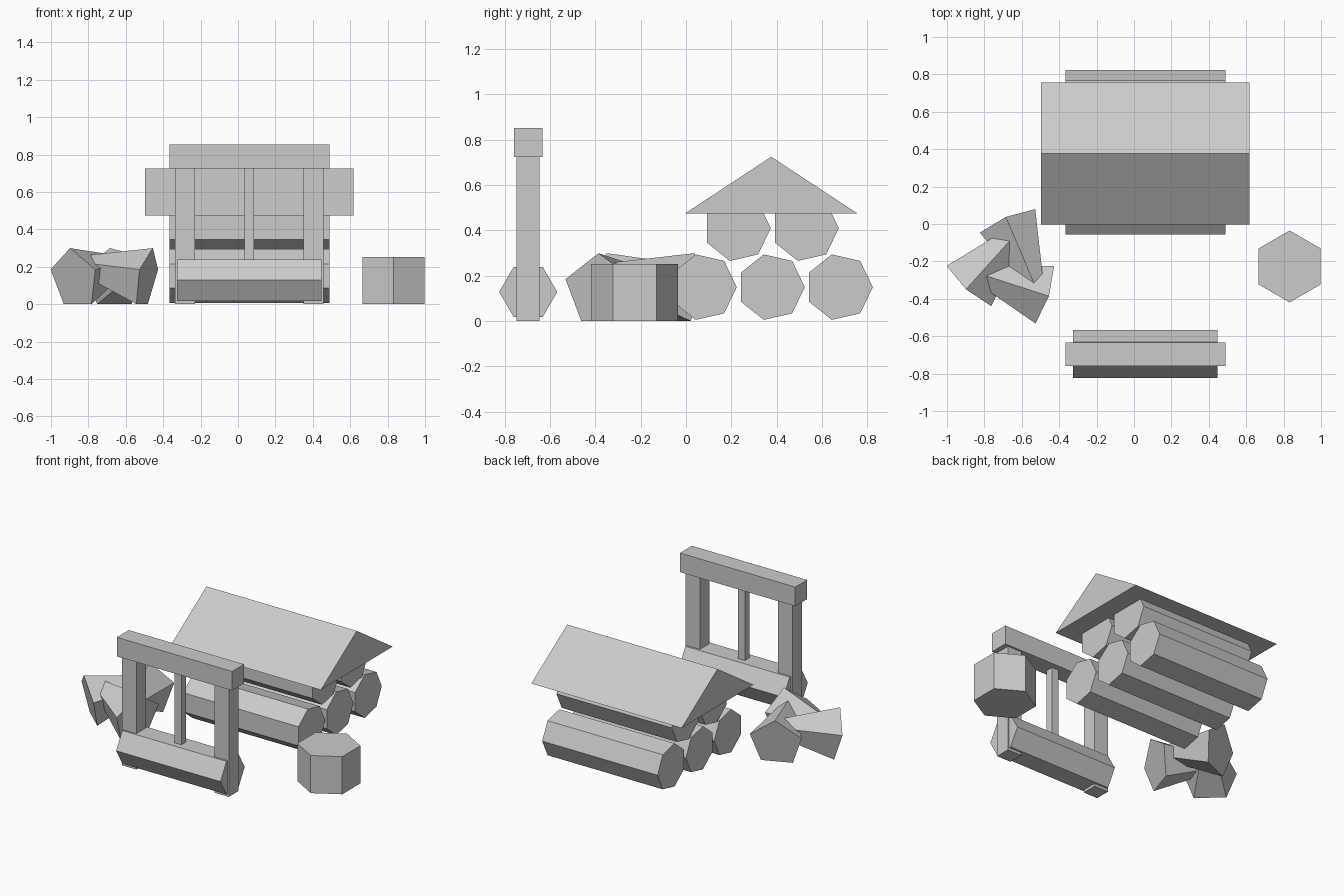
import bpy
import bmesh
from math import cos, sin, pi, radians
from mathutils import Vector

if "Cube" in bpy.data.objects:
    bpy.data.objects.remove(bpy.data.objects["Cube"])


def finish(name, bm):
    bmesh.ops.recalc_face_normals(bm, faces=bm.faces)
    me = bpy.data.meshes.new(name)
    bm.to_mesh(me)
    bm.free()
    ob = bpy.data.objects.new(name, me)
    bpy.context.collection.objects.link(ob)
    return ob


def loft(name, start, end):
    """Closed solid between two matching rings of points."""
    bm = bmesh.new()
    a = [bm.verts.new(p) for p in start]
    b = [bm.verts.new(p) for p in end]
    n = len(a)
    bm.faces.new(a)
    bm.faces.new(b[::-1])
    for i in range(n):
        j = (i + 1) % n
        bm.faces.new((a[i], b[i], b[j], a[j]))
    return finish(name, bm)


def box(name, x0, x1, y0, y1, z0, z1):
    ring = [(x0, y0), (x1, y0), (x1, y1), (x0, y1)]
    return loft(name, [(x, y, z0) for x, y in ring], [(x, y, z1) for x, y in ring])


def along_x(name, profile, x0, x1):
    return loft(name, [(x0, y, z) for y, z in profile], [(x1, y, z) for y, z in profile])


def ngon(n, r, cx, cy):
    return [(cx + r * cos(2 * pi * i / n), cy + r * sin(2 * pi * i / n)) for i in range(n)]


def tapered_block(name, apex_x, apex_y, azimuth, r1=0.169, r2=0.05, length=0.38, tilt=0.2):
    """Five-sided frustum leaning inward and up, wide end facing the azimuth."""
    az = radians(azimuth)
    out = Vector((cos(az), sin(az), 0))
    side = Vector((-sin(az), cos(az), 0))
    up = Vector((0, 0, 1))
    axis = -out * cos(tilt) + up * sin(tilt)
    lift = out * sin(tilt) + up * cos(tilt)
    base = Vector((apex_x, apex_y, 0)) - out * r1 * sin(tilt)
    base.z = r1 * cos(pi / 5) * cos(tilt)

    def ring(c, r):
        return [c + lift * r * cos(2 * pi * i / 5) + side * r * sin(2 * pi * i / 5)
                for i in range(5)]
    return loft(name, ring(base, r1), ring(base + axis * length, r2))


# Stacked seven-sided logs
stack = [(0.076, 0.15), (0.376, 0.15), (0.676, 0.15), (0.226, 0.41), (0.526, 0.41)]
for i, (y, z) in enumerate(stack):
    along_x(f"stacked_log_{i + 1}", ngon(7, 0.148, y, z), -0.366, 0.488)

# Cover roof over the stack
along_x("cover_roof", [(-0.004, 0.475), (0.756, 0.475), (0.376, 0.725)], -0.497, 0.617)

# Saw frame: posts, top beam, thin blade bar and the log held in it
for label, x in (("left", -0.283), ("right", 0.403)):
    box(f"{label}_post", x - 0.053, x + 0.053, -0.748, -0.646, 0, 0.725)
box("top_beam", -0.366, 0.488, -0.759, -0.633, 0.725, 0.853)
box("middle_bar", 0.034, 0.086, -0.722, -0.671, 0.2, 0.725)
along_x("held_log", ngon(6, 0.128, -0.696, 0.129), -0.325, 0.447)

# Chopping stump, corners toward front and back
hexa = [(0.832 + 0.192 * sin(k * pi / 3), -0.227 + 0.192 * cos(k * pi / 3)) for k in range(6)]
loft("chopping_stump", [(x, y, 0) for x, y in hexa], [(x, y, 0.252) for x, y in hexa])

# Pinwheel heap of split wood blocks
for i, args in enumerate([(-0.455, -0.386, -18), (-0.898, -0.349, 228), (-0.685, 0.038, 113)]):
    tapered_block(f"split_block_{i + 1}", *args)
